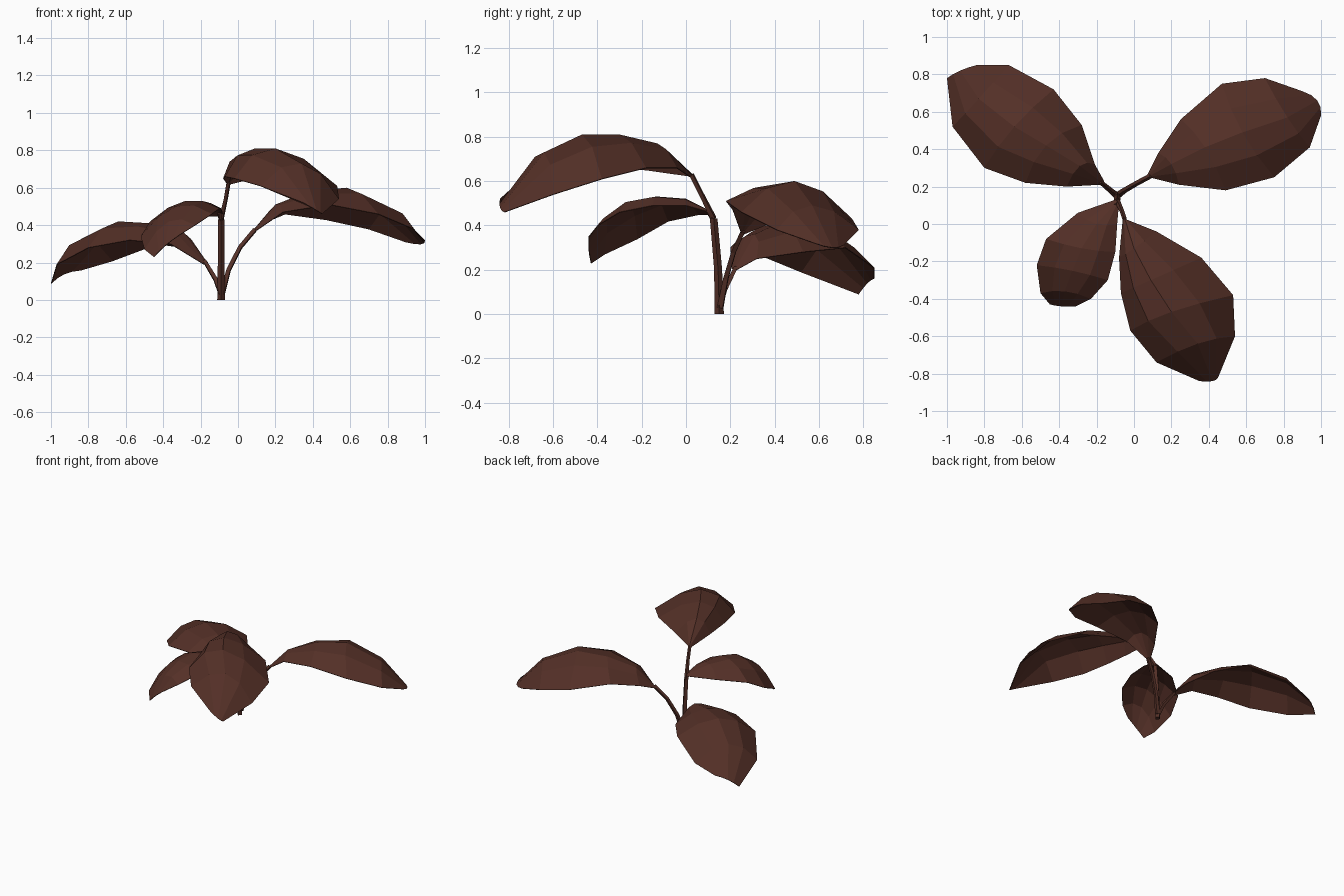
import bpy
import bmesh
from mathutils import Vector

cube = bpy.data.objects.get("Cube")
if cube:
    bpy.data.objects.remove(cube, do_unlink=True)

brown = bpy.data.materials.new("dark reddish brown")
brown.use_nodes = True
brown.diffuse_color = (0.088, 0.029, 0.02, 1)
brown.node_tree.nodes["Principled BSDF"].inputs["Base Color"].default_value = brown.diffuse_color


def add_leaf(name, near_edge, midrib, far_edge, across=4):
    """Loft an arched blade over two edge rails and a midrib, base to tip."""
    bm = bmesh.new()
    rows = []
    for a, m, b in zip(near_edge, midrib, far_edge):
        a, m, b = Vector(a), Vector(m), Vector(b)
        row = []
        for i in range(across + 1):
            u = i / across
            # parabola through edge, midrib and edge
            p = a * (1 - u) * (1 - 2 * u) + m * 4 * u * (1 - u) + b * u * (2 * u - 1)
            row.append(bm.verts.new(p))
        rows.append(row)
    for r, s in zip(rows, rows[1:]):
        for i in range(across):
            bm.faces.new((r[i], r[i + 1], s[i + 1], s[i]))
    bm.normal_update()
    if sum(f.normal.z for f in bm.faces) < 0:
        bmesh.ops.reverse_faces(bm, faces=bm.faces[:])
    mesh = bpy.data.meshes.new(name)
    bm.to_mesh(mesh)
    bm.free()
    mesh.materials.append(brown)
    obj = bpy.data.objects.new(name, mesh)
    bpy.context.collection.objects.link(obj)
    # paper-thin blade
    thin = obj.modifiers.new("thickness", "SOLIDIFY")
    thin.thickness = 0.004
    return obj


def add_stem(name, path, radii):
    """Four-sided tapering tube along a path."""
    curve = bpy.data.curves.new(name, "CURVE")
    curve.dimensions = "3D"
    curve.bevel_depth = 1.0
    curve.bevel_resolution = 0
    curve.use_fill_caps = True
    spline = curve.splines.new("POLY")
    spline.points.add(len(path) - 1)
    for point, co, radius in zip(spline.points, path, radii):
        point.co = (*co, 1)
        point.radius = radius
    spline.use_smooth = False
    curve.materials.append(brown)
    obj = bpy.data.objects.new(name, curve)
    bpy.context.collection.objects.link(obj)
    return obj


# Tall front leaf
add_leaf(
    "tall_front_leaf",
    [(-.06, .03, .62), (-.08, -.18, .65), (-.07, -.37, .66), (-.02, -.57, .65), (.12, -.74, .61), (.35, -.84, .52)],
    [(-.05, .03, .63), (0, -.13, .77), (.09, -.3, .81), (.2, -.47, .81), (.34, -.64, .73), (.42, -.84, .48)],
    [(-.04, .02, .62), (.12, -.04, .66), (.36, -.18, .66), (.53, -.38, .61), (.54, -.6, .54), (.45, -.82, .46)],
)

# Small front leaf
add_leaf(
    "small_front_leaf",
    [(-.1, .13, .45), (-.3, .06, .45), (-.47, -.08, .42), (-.52, -.22, .34), (-.5, -.37, .27), (-.45, -.43, .23)],
    [(-.09, .12, .46), (-.2, 0, .52), (-.28, -.13, .53), (-.33, -.25, .5), (-.37, -.36, .42), (-.39, -.44, .29)],
    [(-.08, .11, .46), (-.09, 0, .49), (-.1, -.15, .49), (-.14, -.3, .46), (-.23, -.4, .4), (-.31, -.44, .35)],
)

# Back leaf on the right
add_leaf(
    "right_back_leaf",
    [(-.18, .21, .19), (-.36, .2, .3), (-.58, .22, .32), (-.8, .3, .28), (-.97, .52, .19), (-1, .78, .09)],
    [(-.17, .22, .2), (-.29, .31, .36), (-.47, .42, .41), (-.64, .52, .42), (-.83, .67, .33), (-.93, .82, .14)],
    [(-.16, .23, .2), (-.21, .32, .25), (-.28, .53, .28), (-.43, .72, .3), (-.67, .85, .21), (-.84, .85, .16)],
)

# Back leaf on the left
add_leaf(
    "left_back_leaf",
    [(.08, .25, .36), (.24, .21, .47), (.49, .18, .51), (.75, .25, .46), (.94, .41, .38), (1, .58, .32)],
    [(.08, .255, .37), (.2, .32, .51), (.38, .41, .58), (.58, .49, .6), (.82, .57, .49), (.98, .66, .3)],
    [(.07, .26, .36), (.13, .38, .41), (.25, .56, .46), (.47, .75, .43), (.7, .78, .38), (.9, .71, .31)],
)

# Stems
root = (-.09, .15, 0)
fork = (-.09, .125, .43)
add_stem("main_stem", [root, (-.09, .145, .2), fork], [.021, .018, .017])
add_stem("tall_front_stem", [fork, (-.065, .07, .54), (-.05, .025, .63)], [.015, .012, .012])
add_stem("small_front_stem", [fork, (-.1, .1, .465)], [.015, .012])
add_stem("right_back_stem", [(-.09, .15, .03), (-.12, .175, .11), (-.18, .225, .21)], [.018, .015, .012])
add_stem("left_back_stem", [(-.085, .155, .03), (-.05, .18, .16), (.01, .215, .28), (.09, .258, .375)], [.018, .015, .014, .014])
